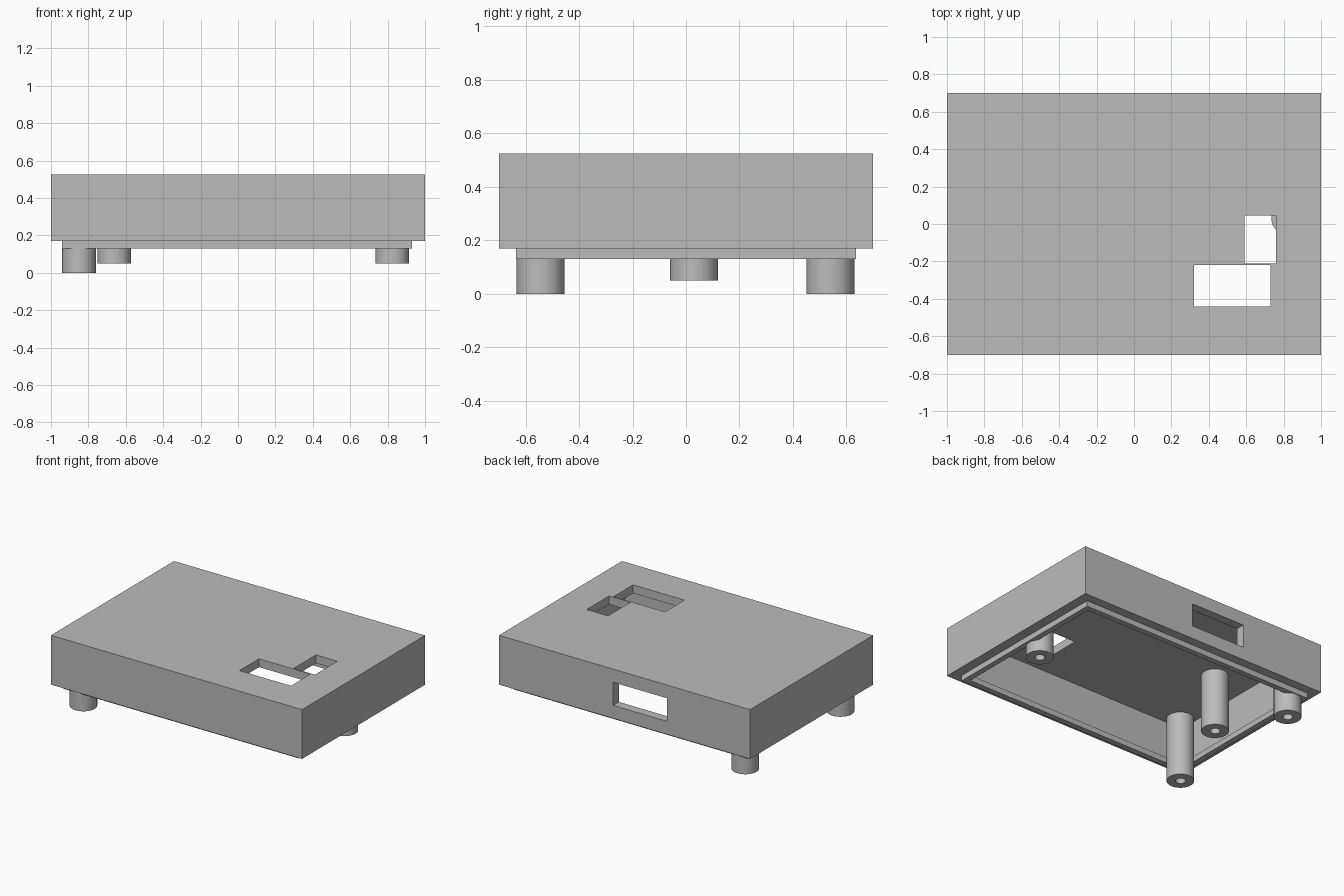
import bpy
import bmesh
import math

if "Cube" in bpy.data.objects:
    bpy.data.objects.remove(bpy.data.objects["Cube"], do_unlink=True)

grey = bpy.data.materials.new("plain grey")
grey.use_nodes = True
colour = (0.5, 0.5, 0.5, 1)
grey.diffuse_color = colour
grey.node_tree.nodes["Principled BSDF"].inputs["Base Color"].default_value = colour


def make_object(name, bm):
    bmesh.ops.recalc_face_normals(bm, faces=bm.faces)
    mesh = bpy.data.meshes.new(name)
    bm.to_mesh(mesh)
    bm.free()
    mesh.materials.append(grey)
    obj = bpy.data.objects.new(name, mesh)
    bpy.context.collection.objects.link(obj)
    return obj


def box(name, x, y, z):
    bm = bmesh.new()
    bmesh.ops.create_cube(bm, size=1)
    for v in bm.verts:
        v.co = [a + (b - a) * (c + 0.5) for (a, b), c in zip((x, y, z), v.co)]
    return make_object(name, bm)


def cut(target, x, y, z):
    cutter = box("cutter", x, y, z)
    cutter.hide_render = True
    mod = target.modifiers.new("cut", "BOOLEAN")
    mod.operation = "DIFFERENCE"
    mod.solver = "EXACT"
    mod.object = cutter
    bpy.context.view_layer.objects.active = target
    bpy.ops.object.modifier_apply(modifier=mod.name)
    bpy.data.objects.remove(cutter, do_unlink=True)


CEILING, RIM, LIP = 0.465, 0.17, 0.13
IN_X, IN_Y = (-0.94, 0.93), (-0.635, 0.635)

# Open-bottomed shell with two top openings and a rear window
shell = box("shell", (-1, 1), (-0.7, 0.7), (RIM, 0.525))
cut(shell, IN_X, IN_Y, (0, CEILING))
cut(shell, (0.32, 0.73), (-0.44, -0.218), (0.4, 0.6))
cut(shell, (0.59, 0.76), (-0.21, 0.045), (0.4, 0.6))
cut(shell, (-0.34, 0.09), (0.6, 0.8), (0.264, 0.43))

# Locating lip below the rim
T = 0.04
lip = box("lip", IN_X, IN_Y, (LIP, RIM))
cut(lip, (IN_X[0] + T, IN_X[1] - T), (IN_Y[0] + T, IN_Y[1] - T), (0, 0.3))


# Hollow screw posts hanging from the ceiling
def post(name, x, y, bottom, radius=0.09, bore=0.033):
    profile = [(0, 0.4), (bore, 0.4), (bore, bottom),
               (radius, bottom), (radius, CEILING), (0, CEILING)]
    bm = bmesh.new()
    verts = [bm.verts.new((r, 0, z)) for r, z in profile]
    edges = [bm.edges.new(pair) for pair in zip(verts, verts[1:])]
    bmesh.ops.spin(bm, geom=verts + edges, cent=(0, 0, 0), axis=(0, 0, 1),
                   angle=math.tau, steps=64)
    bmesh.ops.remove_doubles(bm, verts=bm.verts, dist=0.0001)
    obj = make_object(name, bm)
    obj.location = (x, y, 0)
    bpy.ops.object.select_all(action="DESELECT")
    obj.select_set(True)
    bpy.context.view_layer.objects.active = obj
    bpy.ops.object.shade_smooth_by_angle(angle=math.radians(30))


post("front_tall_post", -0.85, -0.544, 0)
post("back_tall_post", -0.85, 0.54, 0)
post("right_short_post", -0.662, 0.03, 0.05)
post("left_short_post", 0.825, 0.03, 0.05)
